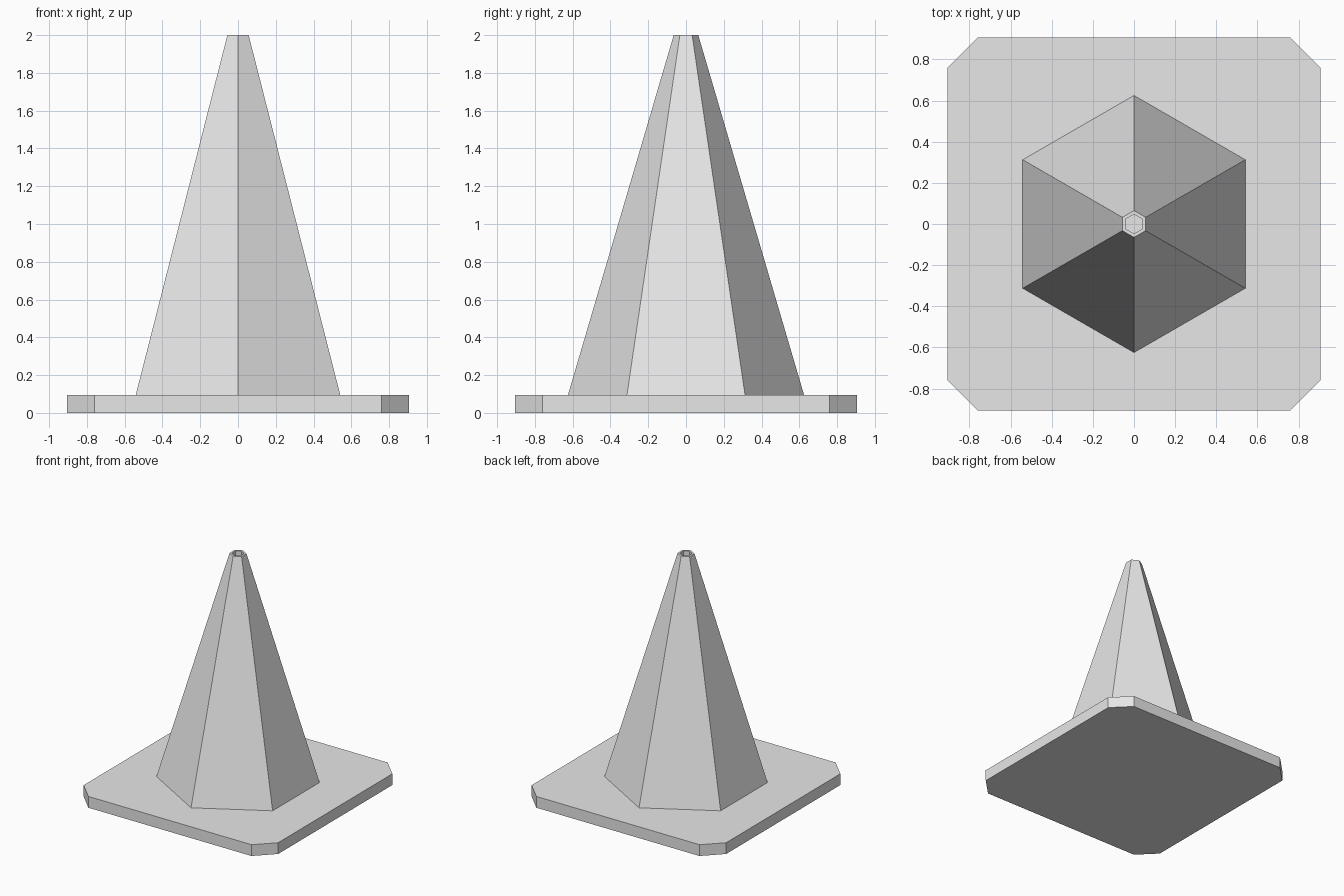
import bpy
import bmesh
import math
from mathutils import Vector

if "Cube" in bpy.data.objects:
    bpy.data.objects.remove(bpy.data.objects["Cube"])

grey = bpy.data.materials.new("plain grey")
grey.diffuse_color = (0.8, 0.8, 0.8, 1.0)
grey.use_nodes = True
grey.node_tree.nodes["Principled BSDF"].inputs["Base Color"].default_value = grey.diffuse_color


def loft(name, rings):
    """Closed flat-faced solid skinned through a list of equal-length rings."""
    bm = bmesh.new()
    loops = [[bm.verts.new(p) for p in ring] for ring in rings]
    n = len(loops[0])
    for a, b in zip(loops, loops[1:]):
        for i in range(n):
            j = (i + 1) % n
            bm.faces.new((a[i], a[j], b[j], b[i]))
    bm.faces.new(loops[0][::-1])
    bm.faces.new(loops[-1])
    bmesh.ops.recalc_face_normals(bm, faces=bm.faces)
    mesh = bpy.data.meshes.new(name)
    bm.to_mesh(mesh)
    bm.free()
    mesh.materials.append(grey)
    obj = bpy.data.objects.new(name, mesh)
    bpy.context.collection.objects.link(obj)
    return obj


def hexagon(radius, z):
    """Six points with one corner facing the front."""
    return [Vector((radius * math.sin(k * math.pi / 3),
                    -radius * math.cos(k * math.pi / 3), z)) for k in range(6)]


def clipped_square(half, flat, z):
    """Square with its four corners cut off."""
    points = []
    for k in range(4):
        c, s = round(math.cos(k * math.pi / 2)), round(math.sin(k * math.pi / 2))
        for x, y in ((half, -flat), (half, flat)):
            points.append(Vector((x * c - y * s, x * s + y * c, z)))
    return points


BASE_TOP = 0.095

# Square base plate with clipped corners
loft("base_plate", [clipped_square(0.906, 0.76, 0.0),
                    clipped_square(0.906, 0.76, BASE_TOP)])

# Six-sided cone with a narrow rim and a recessed hole at the tip
loft("cone", [hexagon(0.625, BASE_TOP), hexagon(0.065, 2.0),
              hexagon(0.047, 2.0), hexagon(0.047, 1.9)])
